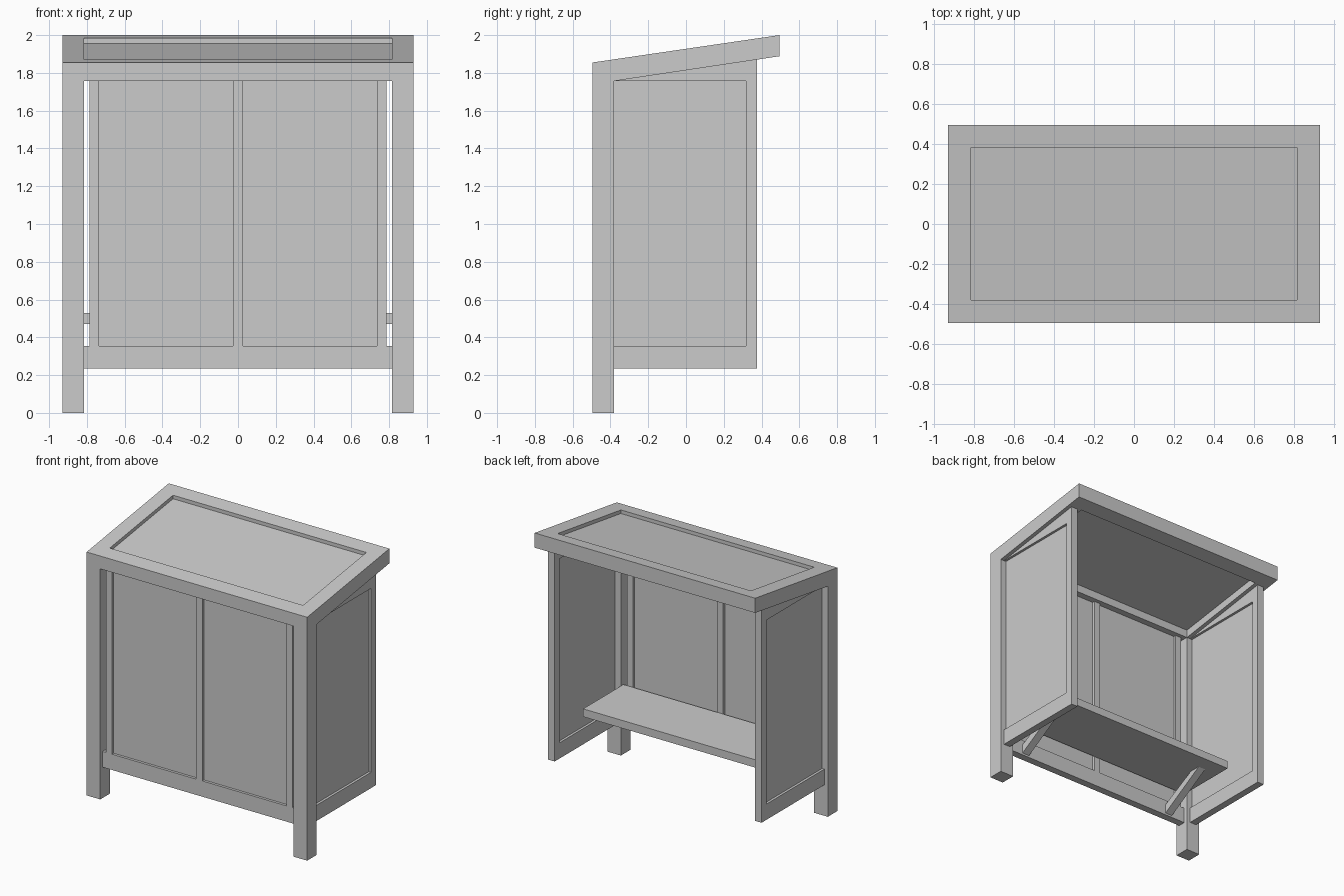
import bpy

if "Cube" in bpy.data.objects:
    bpy.data.objects.remove(bpy.data.objects["Cube"])

def prism(name, x0, x1, prof):
    """Extrude a (y, z) profile along x."""
    n = len(prof)
    verts = [(x, y, z) for x in (x0, x1) for y, z in prof]
    faces = [list(range(n))[::-1], list(range(n, 2 * n))]
    faces += [(i, (i + 1) % n, n + (i + 1) % n, n + i) for i in range(n)]
    # profiles run counter-clockwise seen from +x
    me = bpy.data.meshes.new(name)
    me.from_pydata(verts, [], faces)
    ob = bpy.data.objects.new(name, me)
    bpy.context.collection.objects.link(ob)
    return ob

def box(name, x0, x1, y0, y1, z0, z1):
    return prism(name, x0, x1, [(y0, z0), (y1, z0), (y1, z1), (y0, z1)])

def mirrored(ob):
    """Repeat the part on the other side of x = 0."""
    m = ob.modifiers.new("mirror", 'MIRROR')
    m.use_axis[0] = True
    return ob

W, P = 0.93, 0.815            # outer half width, inner side of posts
F, FI, B = -0.495, -0.38, 0.495  # front, back of posts, roof rear
BI = 0.382                    # inner edge of rear roof beam
BEAM_Z = 1.757

def top(y):
    return 1.855 + (y - F) * 0.145 / 0.99

def under(y):
    return BEAM_Z + (y - FI) * 0.15

def roof_strip(y0, y1):
    return [(y0, under(y0)), (y1, under(y1)), (y1, top(y1)), (y0, top(y0))]

front_prof = [(F, BEAM_Z), (FI, BEAM_Z), (FI, top(FI)), (F, top(F))]

# Posts, running up to the roof frame
mirrored(box("front_post", P, W, F, FI, 0, BEAM_Z))

# Sloped roof frame with a thin recessed panel
mirrored(prism("roof_side_beam", P, W,
               [(F, BEAM_Z), (FI, BEAM_Z), (B, under(B)), (B, top(B)), (F, top(F))]))
prism("roof_front_beam", -P, P, front_prof)
prism("roof_rear_beam", -P, P, roof_strip(BI, B))
prism("roof_panel", -P, P, [(FI, top(FI) - .055), (BI, top(BI) - .055),
                            (BI, top(BI) - .027), (FI, top(FI) - .027)])

# Front wall: bottom rail, stiles, mullion and two panes
y0, y1 = -0.467, -0.41
box("front_bottom_rail", -P, P, y0, y1, 0.235, 0.355)
mirrored(box("front_stile", 0.735, 0.785, y0, y1, 0.355, BEAM_Z))
box("front_mullion", -0.027, 0.027, y0, y1, 0.355, BEAM_Z)
mirrored(box("front_pane", 0.027, 0.735, -0.447, -0.43, 0.355, BEAM_Z))

# Side walls: bottom rail, rear stile, wedge under the roof and pane
s0, s1, r, e = 0.845, 0.90, 0.317, 0.375
mirrored(box("side_bottom_rail", s0, s1, FI, e, 0.235, 0.355))
mirrored(prism("side_rear_stile", s0, s1,
               [(r, 0.355), (e, 0.355), (e, under(e)), (r, under(r))]))
mirrored(prism("side_top_wedge", s0, s1, [(FI, BEAM_Z), (r, BEAM_Z), (r, under(r))]))
mirrored(box("side_pane", 0.864, 0.881, FI, r, 0.355, BEAM_Z))

# Bench seat with diagonal braces
box("bench_seat", -P, P, -0.41, 0.075, 0.47, 0.53)
mirrored(prism("bench_brace", 0.64, 0.70,
               [(-0.41, 0.25), (-0.04, 0.47), (-0.13, 0.47), (-0.41, 0.32)]))
